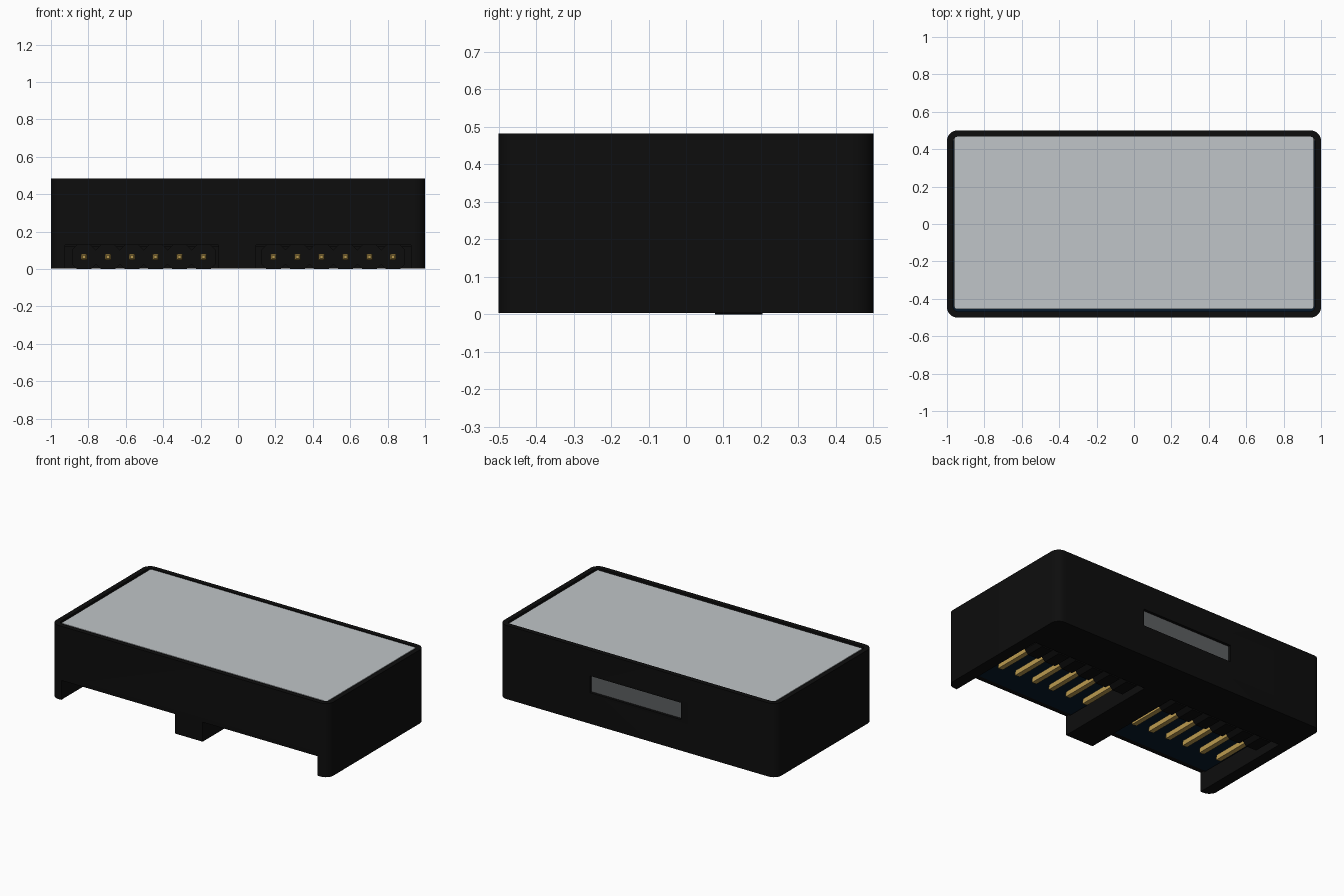
import bpy, bmesh, math
from mathutils import Vector

cube = bpy.data.objects.get("Cube")
if cube:
    bpy.data.objects.remove(cube, do_unlink=True)


def material(name, rgb, rough=0.6):
    m = bpy.data.materials.new(name)
    m.use_nodes = True
    m.diffuse_color = (*rgb, 1)
    shader = m.node_tree.nodes["Principled BSDF"]
    shader.inputs["Base Color"].default_value = (*rgb, 1)
    shader.inputs["Roughness"].default_value = rough
    return m


BLACK = material("black plastic", (0.004, 0.004, 0.004))
SCREEN = material("pale screen grey", (0.53, 0.56, 0.58))
GREY = material("dark grey", (0.11, 0.115, 0.12))
NAVY = material("navy board", (0.002, 0.01, 0.025))
GOLD = material("gold", (0.5, 0.33, 0.08))


def finish(bm, name, mat):
    bmesh.ops.recalc_face_normals(bm, faces=bm.faces)
    mesh = bpy.data.meshes.new(name)
    bm.to_mesh(mesh)
    bm.free()
    mesh.materials.append(mat)
    ob = bpy.data.objects.new(name, mesh)
    bpy.context.collection.objects.link(ob)
    return ob


def box(name, x, y, z, mat, radius=0):
    """Box between (low, high) ranges, with optional rounded vertical corners."""
    bm = bmesh.new()
    bmesh.ops.create_cube(bm, size=1)
    for v in bm.verts:
        v.co = Vector([r[0] if c < 0 else r[1] for r, c in zip((x, y, z), v.co)])
    if radius:
        upright = [e for e in bm.edges
                   if abs(e.verts[0].co.z - e.verts[1].co.z) > 1e-4]
        bmesh.ops.bevel(bm, geom=upright, offset=radius, segments=8,
                        profile=0.5, affect='EDGES')
    return finish(bm, name, mat)


def cut(target, cutter):
    mod = target.modifiers.new("cut", 'BOOLEAN')
    mod.operation, mod.solver, mod.object = 'DIFFERENCE', 'EXACT', cutter
    bpy.context.view_layer.objects.active = target
    bpy.ops.object.modifier_apply(modifier=mod.name)
    bpy.data.objects.remove(cutter, do_unlink=True)


def loft(bm, rings):
    """Closed solid through a list of equal vertex rings."""
    rows = [[bm.verts.new(p) for p in ring] for ring in rings]
    n = len(rows[0])
    for a, b in zip(rows, rows[1:]):
        for i in range(n):
            j = (i + 1) % n
            bm.faces.new((a[i], a[j], b[j], b[i]))
    bm.faces.new(rows[0])
    bm.faces.new(rows[-1])


# Case: rounded shell, open top, two connector bays in the floor, rear port
case = box("case", (-1, 1), (-0.5, 0.5), (0.003, 0.483), BLACK, 0.055)
cut(case, box("cavity", (-0.968, 0.968), (-0.468, 0.468), (0.12, 0.6), BLACK, 0.03))
for low, high in ((-0.925, -0.105), (0.095, 0.925)):
    cut(case, box("bay", (low, high), (-0.6, 0.21), (-0.1, 0.13), BLACK))
cut(case, box("port_cut", (-0.314, 0.344), (0.4, 0.6), (0.205, 0.315), BLACK))

# Inside: circuit board, rear port plate, screen stack
box("circuit_board", (-0.968, 0.968), (-0.468, 0.468), (0.13, 0.2), NAVY, 0.03)
box("rear_port", (-0.33, 0.36), (0.3, 0.482), (0.201, 0.33), GREY)
box("screen_base", (-0.965, 0.965), (-0.455, 0.467), (0.4, 0.47), GREY, 0.02)
box("screen", (-0.957, 0.957), (-0.454, 0.467), (0.471, 0.478), SCREEN, 0.01)

# Pin headers: a row of chamfered blocks, each with one tapered square pin
PITCH, HALF, MID_Z = 0.128, 0.064, 0.064
FRONT, BACK, TIP = 0.077, 0.204, -0.23


def octagon(x, y):
    c = HALF * 0.6
    corners = [(HALF, -c), (HALF, c), (c, HALF), (-c, HALF),
               (-HALF, c), (-HALF, -c), (-c, -HALF), (c, -HALF)]
    return [(x + u, y, MID_Z + v) for u, v in corners]


def square(x, y, h):
    return [(x + u * h, y, MID_Z + v * h)
            for u, v in ((-1, -1), (1, -1), (1, 1), (-1, 1))]


for side, start in (("right", -0.824), ("left", 0.19)):
    body, pins = bmesh.new(), bmesh.new()
    for i in range(6):
        x = start + i * PITCH
        loft(body, [octagon(x, FRONT), octagon(x, BACK)])
        loft(pins, [square(x, TIP, 0.008), square(x, TIP + 0.016, 0.016),
                    square(x, FRONT + 0.02, 0.016)])
    finish(body, side + "_header", BLACK)
    finish(pins, side + "_pins", GOLD)

# Smooth the rounded corners, keep hard edges
bpy.ops.object.select_all(action='DESELECT')
case.select_set(True)
bpy.context.view_layer.objects.active = case
bpy.ops.object.shade_smooth_by_angle(angle=math.radians(30))
